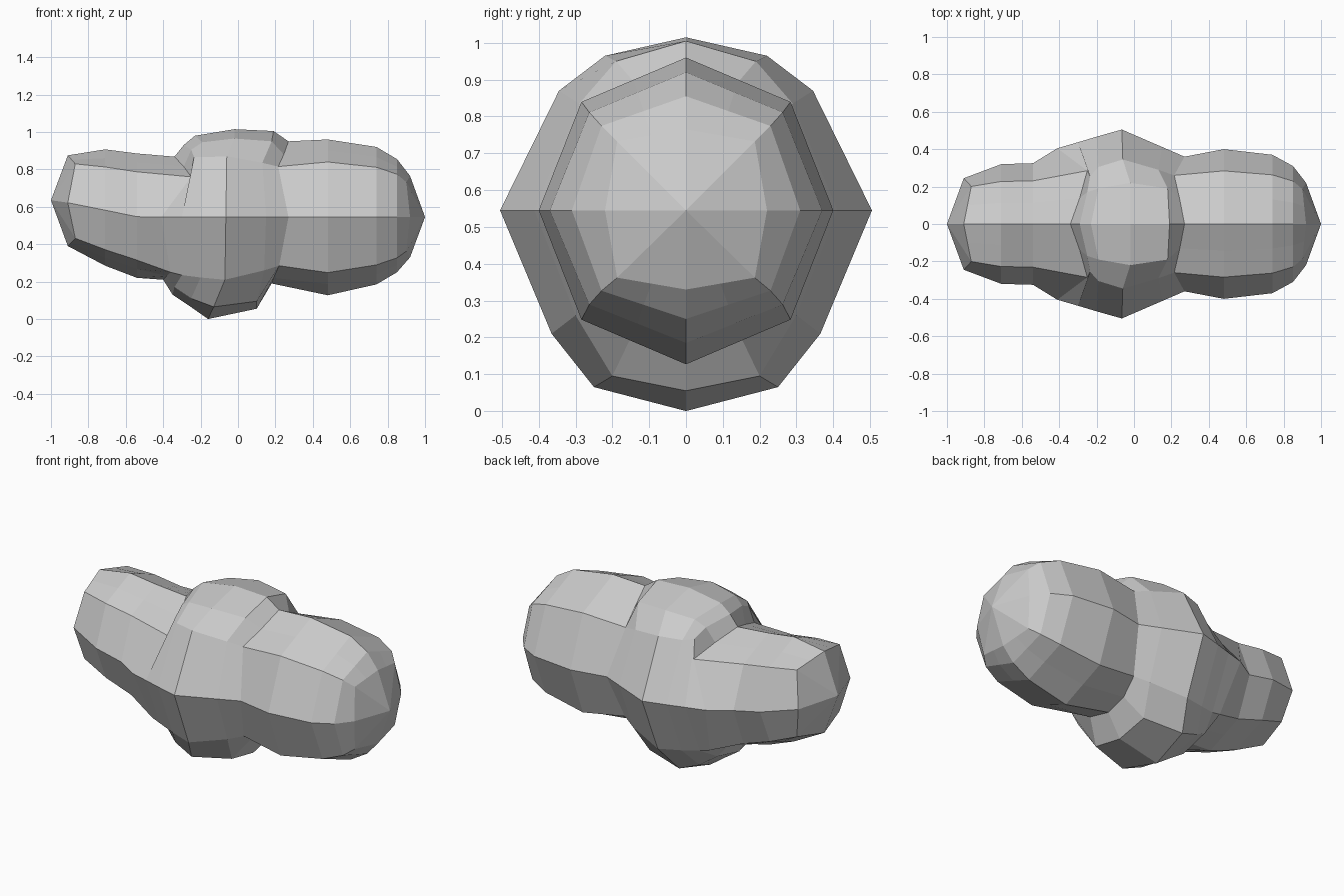
import bpy, bmesh


def arm_ring(x, ry, zc, top, bottom, k=0.71, dx=0.0):
    """Half of an octagonal section, listed from top to bottom."""
    up = (x + dx, k * ry, zc + k * (top - zc))
    low = (x + dx, k * ry, zc - k * (zc - bottom))
    t, b = (x, 0, top), (x, 0, bottom)
    mid = lambda p, q: tuple((i + j) / 2 for i, j in zip(p, q))
    return [t, mid(t, up), up, (x, ry, zc), low, mid(low, b), b]


# left arm sections, tip first
left_arm = [
    arm_ring(-0.91, 0.245, 0.622, 0.875, 0.39, 0.82, 0.04),
    arm_ring(-0.71, 0.32, 0.582, 0.907, 0.285),
    arm_ring(-0.54, 0.325, 0.547, 0.885, 0.22),
]

# central bulge: top, top shoulder, upper, side, lower, lower shoulder, bottom
bulge = [
    [(-.34, 0, .868), (-.29, .14, .815), (-.25, .285, .76), (-.41, .405, .545),
     (-.36, .29, .25), (-.38, .14, .23), (-.40, 0, .21)],
    [(-.29, 0, .93), (-.25, .17, .905), (-.235, .255, .865), (-.3, .437, .545),
     (-.3, .30, .235), (-.34, .19, .17), (-.35, 0, .13)],
    [(-.23, 0, .98), (-.19, .19, .945), (-.19, .305, .865), (-.2, .467, .545),
     (-.2, .33, .222), (-.25, .23, .11), (-.26, 0, .07)],
    [(-.02, 0, 1.015), (-.02, .22, .965), (-.06, .345, .87), (-.065, .505, .545),
     (-.07, .365, .21), (-.13, .25, .065), (-.16, 0, .0)],
    [(.19, 0, 1.005), (.18, .19, .95), (.13, .29, .835), (.15, .412, .545),
     (.14, .30, .26), (.10, .2, .095), (.10, 0, .055)],
    [(.27, 0, .95), (.245, .13, .88), (.215, .26, .815), (.27, .36, .545),
     (.22, .26, .285), (.19, .14, .22), (.18, 0, .19)],
]

# right arm sections, rounded end last
right_arm = [
    arm_ring(0.48, 0.40, 0.545, 0.96, 0.127),
    arm_ring(0.74, 0.37, 0.545, 0.92, 0.185),
    arm_ring(0.85, 0.31, 0.545, 0.855, 0.25, 0.74),
    arm_ring(0.92, 0.22, 0.545, 0.765, 0.33, 0.85, -0.02),
]


def loft(name, sections, start_tip, end_tip):
    """Skin the mirrored sections and close both ends with fans."""
    bm = bmesh.new()
    rings = []
    for half in sections:
        full = half + [(x, -y, z) for x, y, z in half[-2:0:-1]]
        rings.append([bm.verts.new(p) for p in full])
    n = len(rings[0])
    for a, b in zip(rings, rings[1:]):
        for i in range(n):
            j = (i + 1) % n
            bm.faces.new((a[i], a[j], b[j], b[i]))
    for ring, tip in ((rings[0], start_tip), (rings[-1], end_tip)):
        v = bm.verts.new(tip)
        for i in range(n):
            bm.faces.new((ring[i], ring[(i + 1) % n], v))
    bmesh.ops.recalc_face_normals(bm, faces=bm.faces)
    mesh = bpy.data.meshes.new(name)
    bm.to_mesh(mesh)
    bm.free()
    obj = bpy.data.objects.new(name, mesh)
    bpy.context.collection.objects.link(obj)
    return obj


# faceted lumpy body
loft("lumpy_body", left_arm + bulge + right_arm, (-1.0, 0, 0.635), (1.0, 0, 0.545))
